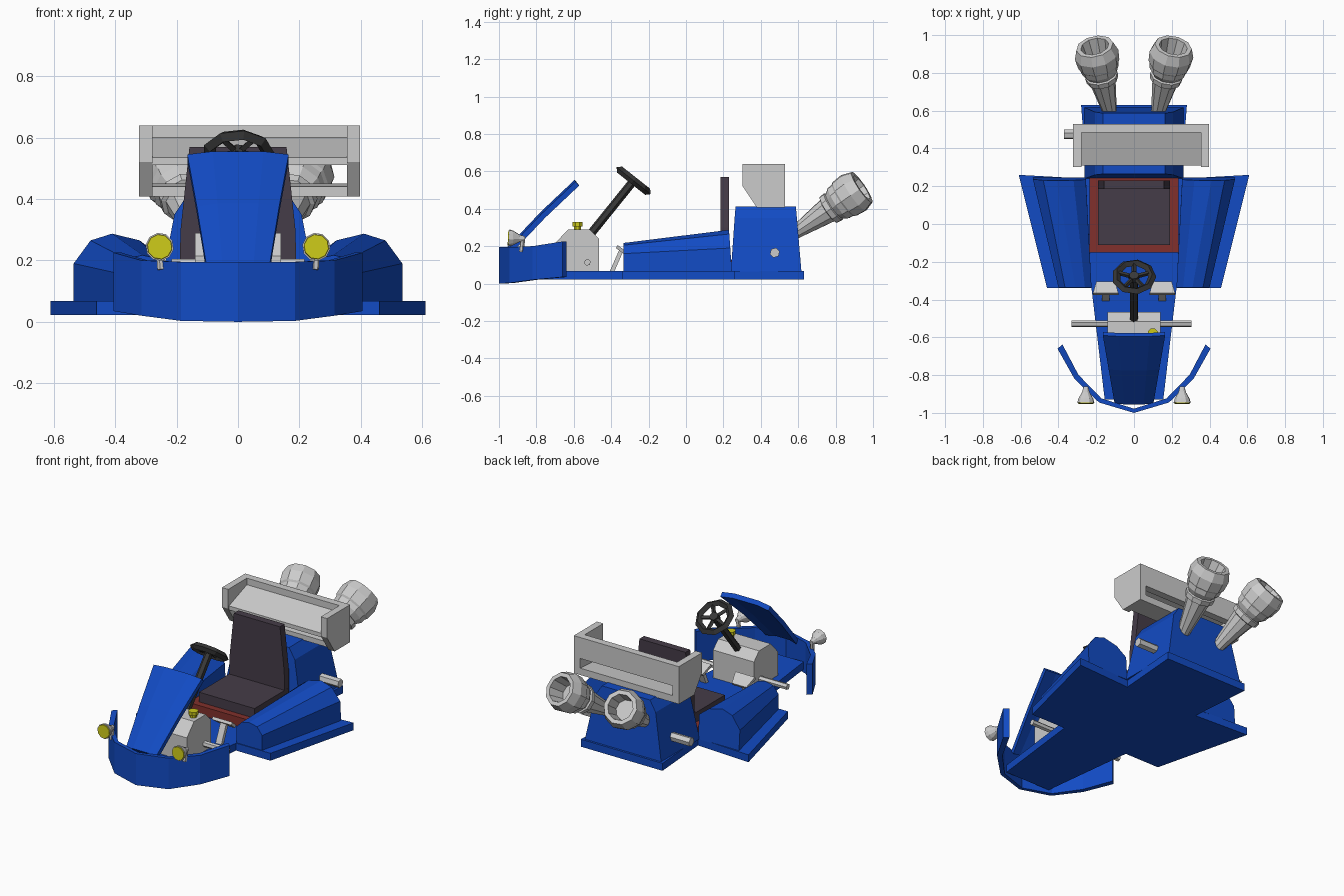
import bpy, bmesh, math
from mathutils import Vector

if "Cube" in bpy.data.objects:
    bpy.data.objects.remove(bpy.data.objects["Cube"])


def material(name, rgb):
    m = bpy.data.materials.new(name)
    m.diffuse_color = (*rgb, 1)
    m.use_nodes = True
    m.node_tree.nodes["Principled BSDF"].inputs["Base Color"].default_value = m.diffuse_color
    return m


BLUE = material("blue paint", (0.006, 0.07, 0.55))
YELLOW = material("yellow", (0.6, 0.58, 0.01))
RED = material("red trim", (0.22, 0.03, 0.025))
SEAT = material("seat fabric", (0.06, 0.045, 0.065))
DARK = material("dark rubber", (0.04, 0.04, 0.04))


def loft(name, rings, mat=None):
    """Skin a list of equal-length point rings and cap both ends."""
    n = len(rings[0])
    verts = [tuple(p) for r in rings for p in r]
    faces = [tuple(range(n)), tuple(range(len(verts) - n, len(verts)))]
    for i in range(len(rings) - 1):
        for j in range(n):
            k = (j + 1) % n
            faces.append((i * n + j, i * n + k, i * n + n + k, i * n + n + j))
    me = bpy.data.meshes.new(name)
    me.from_pydata(verts, [], faces)
    bm = bmesh.new()
    bm.from_mesh(me)
    bmesh.ops.recalc_face_normals(bm, faces=bm.faces)
    bm.to_mesh(me)
    bm.free()
    ob = bpy.data.objects.new(name, me)
    bpy.context.collection.objects.link(ob)
    if mat:
        me.materials.append(mat)
    return ob


def lathe(name, start, axis, profile, n=8, mat=None):
    """Revolve (distance, radius) pairs around an axis."""
    d = Vector(axis).normalized()
    u = d.orthogonal().normalized()
    v = d.cross(u)
    rings = []
    for t, r in profile:
        c = Vector(start) + d * t
        rings.append([c + (u * math.cos(a) + v * math.sin(a)) * r
                      for a in [2 * math.pi * (i + 0.5) / n for i in range(n)]])
    return loft(name, rings, mat)


def rod(name, a, b, r, n=6, mat=None):
    d = Vector(b) - Vector(a)
    return lathe(name, a, d, [(0, r), (d.length, r)], n, mat)


def slab_x(name, yz, x0, x1, mat=None):
    """Extrude a side profile along x."""
    return loft(name, [[(x, y, z) for y, z in yz] for x in (x0, x1)], mat)


def slab_z(name, xy, z0, z1, mat=None):
    return loft(name, [[(x, y, z) for x, y in xy] for z in (z0, z1)], mat)


# floor pan with side wings
half = [(0.155, -0.93), (0.225, -0.34), (0.46, -0.34), (0.61, 0.26), (0.25, 0.24), (0.28, 0.63)]
slab_z("floor_pan", half + [(-x, y) for x, y in reversed(half)], 0.022, 0.068, BLUE)

# wrap-around front bumper
pts = [(0.0, -1.0, 0.0, 0.195), (0.185, -0.945, 0.003, 0.195),
       (0.315, -0.82, 0.02, 0.2), (0.405, -0.66, 0.035, 0.225)]
pts = [(-x, y, a, b) for x, y, a, b in reversed(pts[1:])] + pts
loft("front_bumper", [[(x, y, a), (x, y, b), (x * 0.935, y + 0.022, b), (x * 0.935, y + 0.022, a)]
                      for x, y, a, b in pts], BLUE)

# raised hood panel, bent halfway and slightly arched
hood = []
for y, z, w in [(-0.95, 0.185, 0.103), (-0.77, 0.375, 0.134), (-0.59, 0.545, 0.165)]:
    top = [(-w, y, z), (-w * 0.5, y - 0.005, z + 0.01), (w * 0.5, y - 0.005, z + 0.01), (w, y, z)]
    hood.append(top + [(x, b + 0.018, c - 0.022) for x, b, c in reversed(top)])
loft("hood", hood, BLUE)

# headlights
for s, side in ((-1, "left"), (1, "right")):
    p = (s * 0.255, -0.865, 0.24)
    lathe("headlight_shell_" + side, p, (0, -1, 0.05),
          [(-0.005, 0.012), (0.025, 0.02), (0.06, 0.04), (0.082, 0.046)], 10)
    lathe("headlight_lens_" + side, p, (0, -1, 0.05), [(0.08, 0.042), (0.087, 0.04)], 10, YELLOW)
    rod("headlight_stem_" + side, (s * 0.25, -0.88, 0.17), (s * 0.255, -0.872, 0.24), 0.013)

# fuel tank, cap and front axle
slab_x("fuel_tank", [(-0.70, 0.065), (-0.70, 0.215), (-0.63, 0.29), (-0.515, 0.29),
                     (-0.465, 0.24), (-0.465, 0.065)], -0.14, 0.14)
lathe("fuel_cap", (0.1, -0.58, 0.285), (0, 0, 1),
      [(0, 0.02), (0.02, 0.02), (0.021, 0.029), (0.043, 0.029)], 8, YELLOW)
rod("front_axle", (-0.33, -0.527, 0.113), (0.305, -0.527, 0.113), 0.018)

# pedals
for s, side in ((-1, "left"), (1, "right")):
    x = s * 0.15
    loft("pedal_plate_" + side,
         [[(x - w, y, z), (x + w, y, z), (x + w, y - 0.01, z - 0.015), (x - w, y - 0.01, z - 0.015)]
          for y, z, w in [(-0.365, 0.205, 0.067), (-0.305, 0.16, 0.05)][::1]])
    slab_x("pedal_arm_" + side, [(-0.41, 0.06), (-0.385, 0.06), (-0.335, 0.175), (-0.355, 0.185)],
           x - 0.02, x + 0.02)

# steering column and wheel
axis = Vector((0, 0.62, 0.785)).normalized()
hub = Vector((0, -0.28, 0.55))
rod("steering_column", (0, -0.53, 0.24), hub, 0.023, 6, DARK)
bpy.ops.mesh.primitive_torus_add(major_segments=9, minor_segments=4, major_radius=0.097,
                                 minor_radius=0.021, location=hub,
                                 rotation=Vector((0, 0, 1)).rotation_difference(axis).to_euler())
wheel = bpy.context.object
wheel.name = "steering_wheel_rim"
wheel.data.materials.append(DARK)
lathe("steering_hub", hub - axis * 0.015, axis, [(0, 0.03), (0.03, 0.026)], 8, DARK)
across = axis.cross(Vector((1, 0, 0)))
for i in range(5):
    a = math.pi * (0.5 + 0.4 * i)
    tip = hub + (Vector((1, 0, 0)) * math.cos(a) + across * math.sin(a)) * 0.09
    rod("steering_spoke_%d" % (i + 1), hub, tip, 0.012, 4, DARK)

# seat: red plinth, cushion and tapered back
slab_z("seat_plinth", [(-0.235, -0.15), (0.235, -0.15), (0.235, 0.25), (-0.235, 0.25)], 0.06, 0.125, RED)
slab_z("seat_cushion", [(-0.19, -0.11), (0.19, -0.11), (0.19, 0.23), (-0.19, 0.23)], 0.125, 0.185, SEAT)
loft("seat_back", [[(-w, 0.185, z), (w, 0.185, z), (w, 0.23, z), (-w, 0.23, z)]
                   for z, w in ((0.18, 0.19), (0.3, 0.187), (0.57, 0.158))], SEAT)

# side pods, growing towards the rear
for s, side in ((-1, "left"), (1, "right")):
    front = [(0.225, 0.065), (0.225, 0.17), (0.26, 0.205), (0.31, 0.217), (0.365, 0.205), (0.4, 0.16), (0.4, 0.065)]
    rear = [(0.255, 0.065), (0.255, 0.215), (0.32, 0.265), (0.41, 0.287), (0.48, 0.265), (0.535, 0.19), (0.535, 0.065)]
    loft("side_pod_" + side, [[(s * x, -0.335, z) for x, z in front],
                              [(s * x, 0.25 - z * 0.07, z) for x, z in rear]], BLUE)

# rear engine housing and rear axle
loft("engine_housing", [[(-w, y0, z), (w, y0, z), (w, y1, z), (-w, y1, z)]
                        for z, w, y0, y1 in ((0.065, 0.262, 0.24, 0.617), (0.35, 0.207, 0.26, 0.593),
                                             (0.413, 0.165, 0.265, 0.587))], BLUE)
rod("rear_axle", (-0.37, 0.475, 0.165), (0.37, 0.475, 0.165), 0.027)

# rear wing: end plates, sloped blade, back wall with slot
X0, X1 = -0.322, 0.398
plate = [(0.303, 0.64), (0.53, 0.64), (0.53, 0.408), (0.378, 0.408), (0.303, 0.52)]
slab_x("wing_end_left", plate, X0, X0 + 0.043)
slab_x("wing_end_right", plate, X1 - 0.043, X1)
for name, yz in (("wing_blade", [(0.31, 0.51), (0.31, 0.535), (0.5, 0.605), (0.5, 0.55)]),
                 ("wing_back_wall", [(0.485, 0.64), (0.53, 0.64), (0.53, 0.51), (0.485, 0.51)]),
                 ("wing_lower_bar", [(0.40, 0.408), (0.53, 0.408), (0.53, 0.45), (0.40, 0.44)])):
    slab_x(name, yz, X0 + 0.04, X1 - 0.04)

# flared exhaust pipes with hollow mouths
for s, side in ((-1, "left"), (1, "right")):
    start, end = Vector((s * 0.125, 0.58, 0.27)), Vector((s * 0.208, 0.94, 0.515))
    lathe("exhaust_" + side, start, end - start,
          [(0, 0.035), (0.22, 0.07), (0.225, 0.085), (0.255, 0.088), (0.26, 0.078), (0.29, 0.1),
           (0.32, 0.104), (0.33, 0.112), (0.39, 0.118), (0.443, 0.1), (0.443, 0.076), (0.34, 0.06)], 10)
